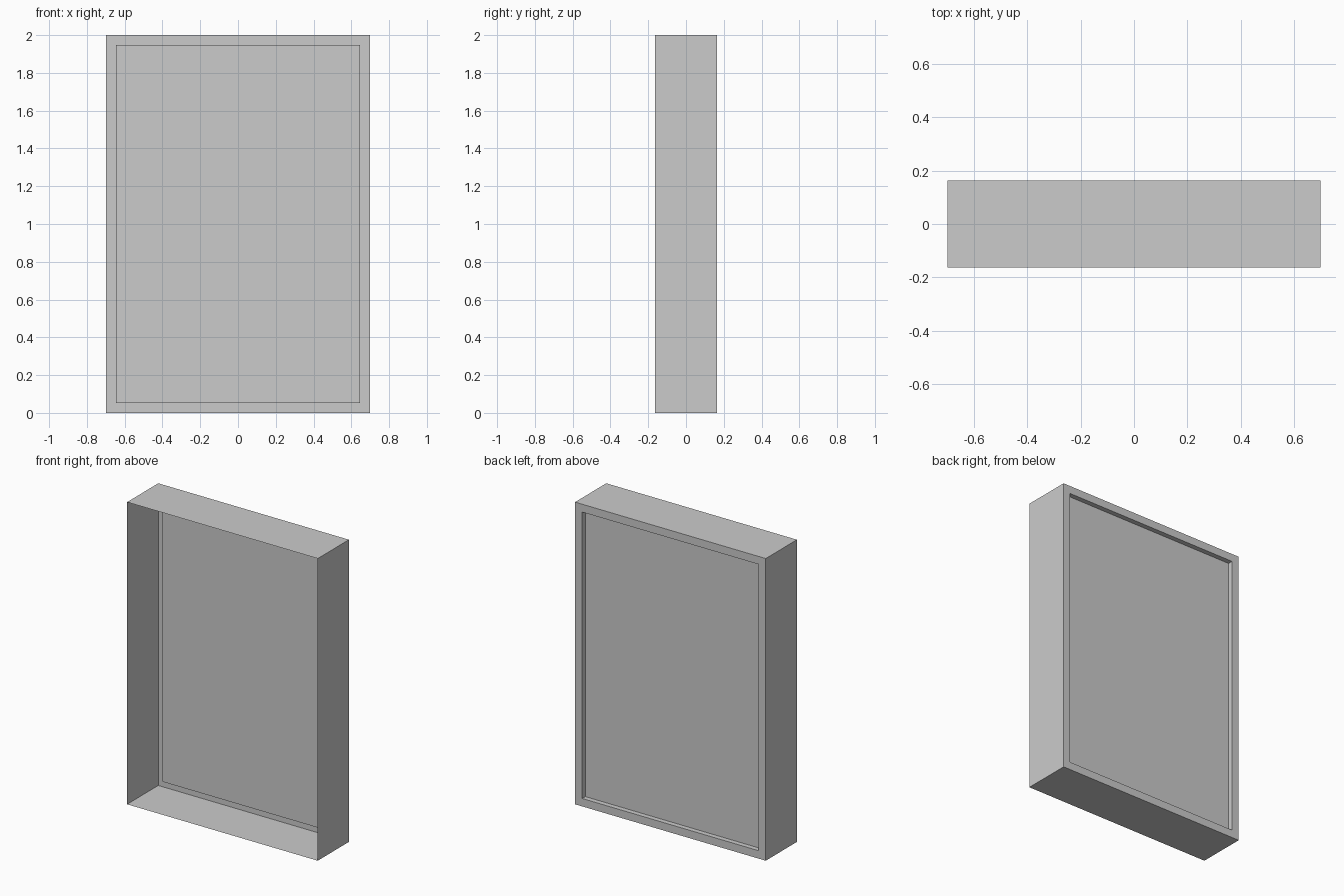
import bpy, bmesh
from mathutils import Vector

if "Cube" in bpy.data.objects:
    bpy.data.objects.remove(bpy.data.objects["Cube"])

WIDTH, DEPTH, HEIGHT = 1.396, 0.326, 2.0
BORDER, RECESS = 0.074, 0.033

bm = bmesh.new()

# thin box shell standing on the ground
bmesh.ops.create_cube(bm, size=1)
bmesh.ops.scale(bm, vec=(WIDTH, DEPTH, HEIGHT), verts=bm.verts)
bmesh.ops.translate(bm, vec=(0, 0, HEIGHT / 2), verts=bm.verts)

# open front
front = [f for f in bm.faces if f.normal.y < -0.9]
bmesh.ops.delete(bm, geom=front, context='FACES_ONLY')

# back border
back = next(f for f in bm.faces if f.normal.y > 0.9)
bmesh.ops.inset_region(bm, faces=[back], thickness=BORDER, use_boundary=True)

# back panel pushed inwards, with short walls around it
panel = bmesh.ops.extrude_face_region(bm, geom=[back])['geom']
bmesh.ops.translate(bm, vec=Vector((0, -RECESS, 0)),
                    verts=[v for v in panel if isinstance(v, bmesh.types.BMVert)])
if back.is_valid:
    bmesh.ops.delete(bm, geom=[back], context='FACES_ONLY')

mesh = bpy.data.meshes.new("open_case")
bm.to_mesh(mesh)
bm.free()
case = bpy.data.objects.new("open_case", mesh)
bpy.context.collection.objects.link(case)
